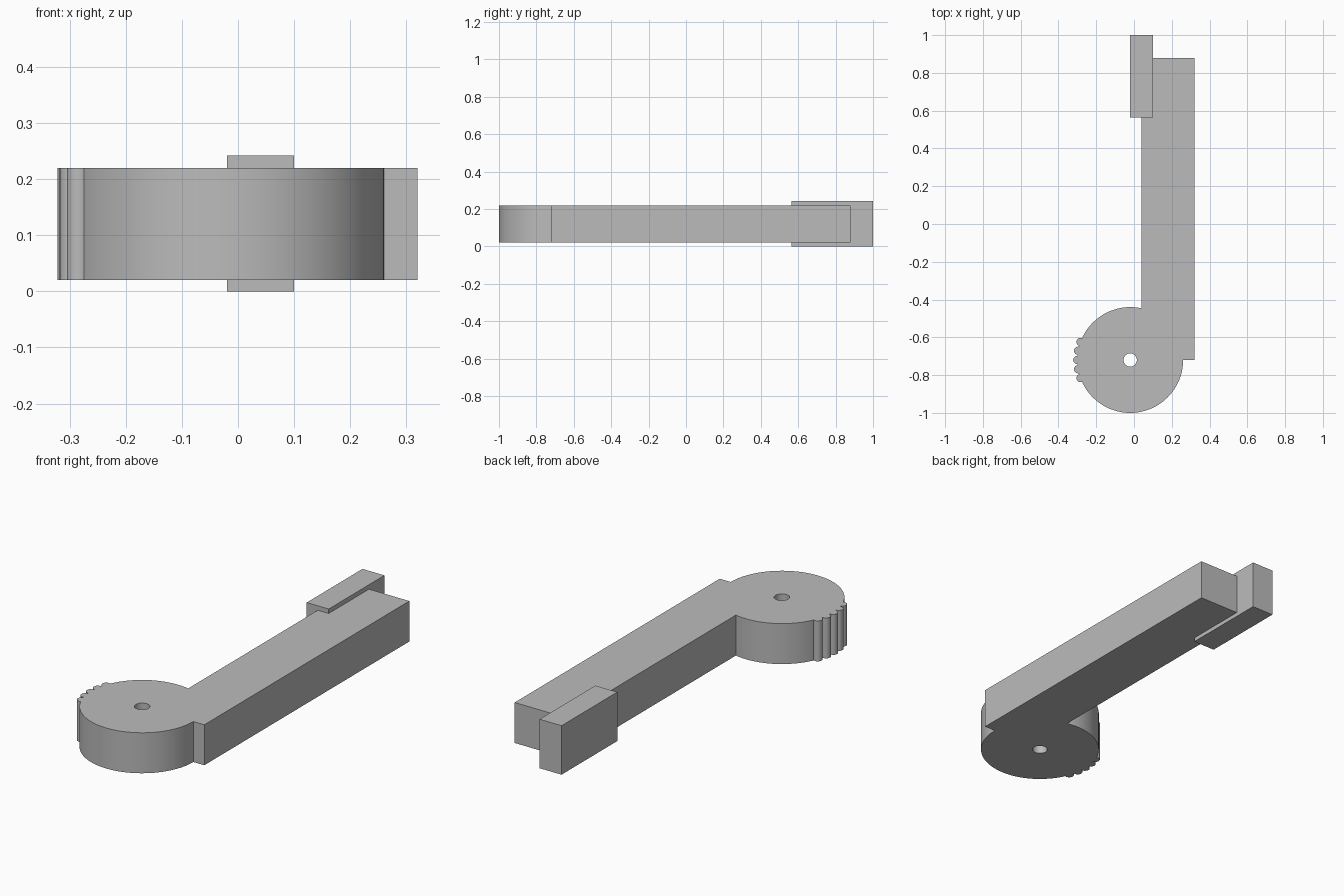
import bpy
import math

if "Cube" in bpy.data.objects:
    bpy.data.objects.remove(bpy.data.objects["Cube"], do_unlink=True)

# Single plain grey
grey = bpy.data.materials.new("plain_grey")
grey.use_nodes = True
colour = (0.5, 0.5, 0.5, 1)
grey.diffuse_color = colour
grey.node_tree.nodes["Principled BSDF"].inputs["Base Color"].default_value = colour

LOW, HIGH = 0.02, 0.22          # slab shared by disc, arm and teeth
CX, CY, RADIUS = -0.02, -0.72, 0.28


def finish(name):
    ob = bpy.context.object
    ob.name = name
    ob.data.materials.append(grey)
    return ob


def box(name, x, y, z):
    bpy.ops.mesh.primitive_cube_add(size=1, location=[sum(a) / 2 for a in (x, y, z)])
    ob = bpy.context.object
    ob.scale = [a[1] - a[0] for a in (x, y, z)]
    bpy.ops.object.transform_apply(location=False, rotation=False, scale=True)
    return finish(name)


def cylinder(name, x, y, radius, sides, height=HIGH - LOW):
    bpy.ops.mesh.primitive_cylinder_add(vertices=sides, radius=radius, depth=height,
                                        location=(x, y, (LOW + HIGH) / 2))
    return finish(name)


def combine(target, other, operation):
    bpy.context.view_layer.objects.active = target
    mod = target.modifiers.new("combine", "BOOLEAN")
    mod.operation, mod.solver, mod.object = operation, "EXACT", other
    bpy.ops.object.modifier_apply(modifier=mod.name)
    bpy.data.objects.remove(other, do_unlink=True)


# Round head fused with the long arm
lever = cylinder("lever_body", CX, CY, RADIUS, 96)
combine(lever, box("arm", (0.04, 0.32), (CY, 0.88), (LOW, HIGH)), "UNION")

# Five rounded grip teeth on the right edge of the head
for step in range(-2, 3):
    a = math.pi + math.radians(10 * step)
    tooth = cylinder("tooth", CX + RADIUS * math.cos(a), CY + RADIUS * math.sin(a), 0.022, 24)
    combine(lever, tooth, "UNION")

# Pivot hole through the head
combine(lever, cylinder("pivot_hole", CX, CY, 0.035, 32, 0.5), "DIFFERENCE")

bpy.ops.object.select_all(action="DESELECT")
lever.select_set(True)
bpy.context.view_layer.objects.active = lever
bpy.ops.object.shade_smooth_by_angle(angle=math.radians(30))

# Taller contact block at the tip of the arm
box("tip_block", (-0.02, 0.10), (0.565, 1.0), (0, 0.242))
